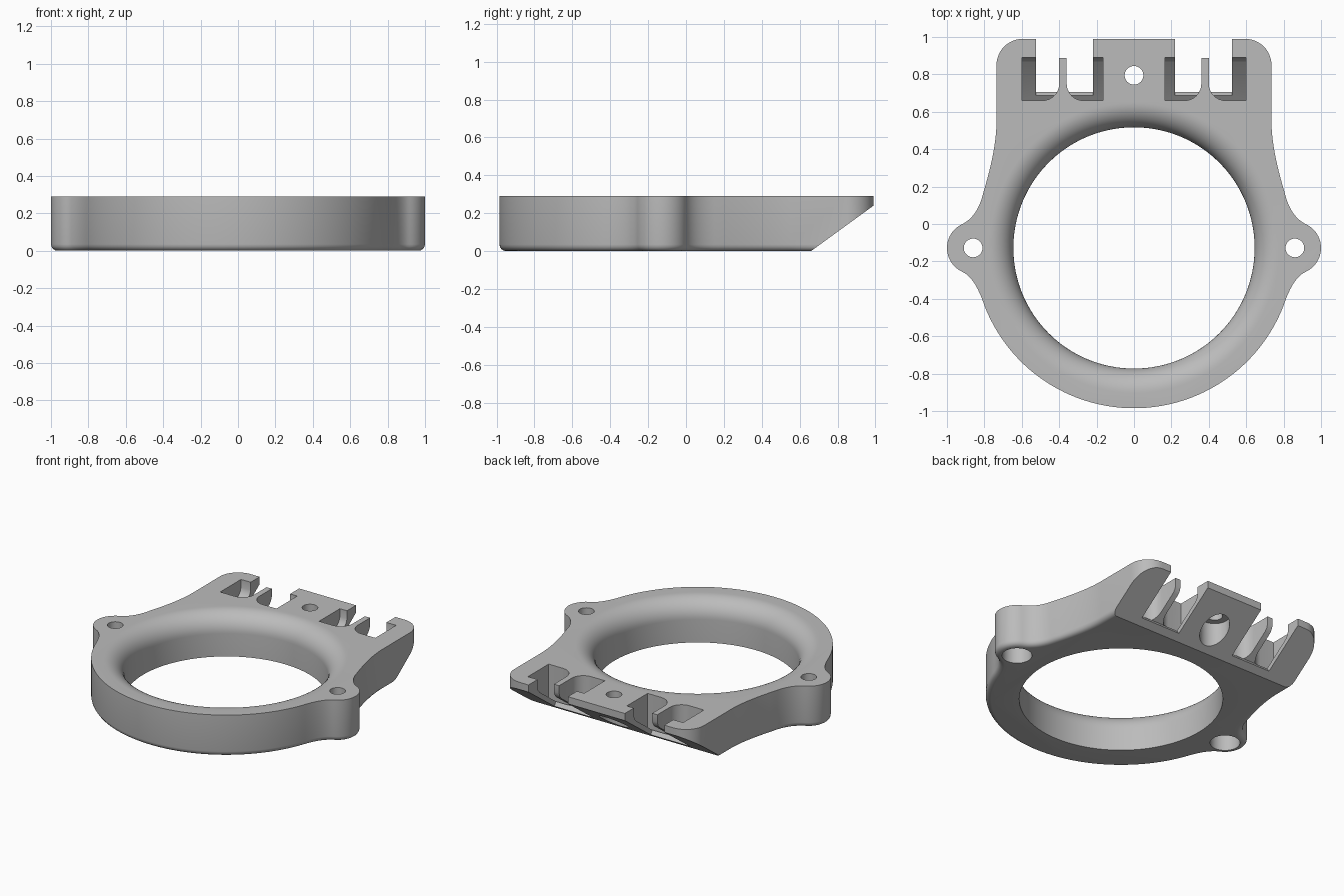
import bpy, bmesh
from math import sin, cos, radians
from mathutils import Vector

cube = bpy.data.objects.get("Cube")
if cube:
    bpy.data.objects.remove(cube, do_unlink=True)

TOP = 0.29
CY = -0.128          # ring centre in y
EAR = 0.86           # ear centre in x

gray = bpy.data.materials.new("plain gray")
gray.use_nodes = True
gray.diffuse_color = (0.5, 0.5, 0.5, 1)
gray.node_tree.nodes["Principled BSDF"].inputs["Base Color"].default_value = (0.5, 0.5, 0.5, 1)


def finish(name, bm):
    bmesh.ops.recalc_face_normals(bm, faces=bm.faces)
    mesh = bpy.data.meshes.new(name)
    bm.to_mesh(mesh)
    bm.free()
    mesh.materials.append(gray)
    ob = bpy.data.objects.new(name, mesh)
    bpy.context.collection.objects.link(ob)
    return ob


def prism(name, pts, lo, hi, along="z", bevel=0):
    """Extrude an outline in xy along z, or an outline in yz along x."""
    bm = bmesh.new()
    place = (lambda p: (p[0], p[1], lo)) if along == "z" else (lambda p: (lo, p[0], p[1]))
    base = bm.faces.new([bm.verts.new(place(p)) for p in pts])
    step = Vector((0, 0, hi - lo)) if along == "z" else Vector((hi - lo, 0, 0))
    edges = list(base.edges)
    new = bmesh.ops.extrude_face_region(bm, geom=[base], use_keep_orig=True)["geom"]
    bmesh.ops.translate(bm, verts=[v for v in new if isinstance(v, bmesh.types.BMVert)], vec=step)
    bmesh.ops.recalc_face_normals(bm, faces=bm.faces)
    if bevel:
        bmesh.ops.bevel(bm, geom=edges, offset=bevel, segments=4, profile=0.5, affect='EDGES')
    return finish(name, bm)


def lathe(name, profile, x, y, steps):
    """Revolve (radius, z) points around a vertical axis and cap the ends."""
    bm = bmesh.new()
    vs = [bm.verts.new((x + r, y, z)) for r, z in profile]
    es = [bm.edges.new(pair) for pair in zip(vs, vs[1:])]
    bmesh.ops.spin(bm, geom=vs + es, cent=(x, y, 0), axis=(0, 0, 1),
                   angle=radians(360), steps=steps)
    bmesh.ops.remove_doubles(bm, verts=bm.verts, dist=1e-5)
    bmesh.ops.holes_fill(bm, edges=[e for e in bm.edges if e.is_boundary], sides=0)
    return finish(name, bm)


def cut(target, cutter):
    mod = target.modifiers.new("cut", 'BOOLEAN')
    mod.operation, mod.solver, mod.object = 'DIFFERENCE', 'EXACT', cutter
    bpy.context.view_layer.objects.active = target
    bpy.ops.object.modifier_apply(modifier=mod.name)
    bpy.data.objects.remove(cutter, do_unlink=True)


def arc(cx, cy, r, a0, a1, n):
    return [(cx + r * cos(radians(a0 + (a1 - a0) * i / n)),
             cy + r * sin(radians(a0 + (a1 - a0) * i / n))) for i in range(n + 1)]


def curve(a, b, c, n=12):
    a, b, c = Vector(a), Vector(b), Vector(c)
    return [tuple(a * (1 - t) ** 2 + b * 2 * t * (1 - t) + c * t * t)
            for t in (i / n for i in range(1, n))]


# Body outline: ring, ear, flared shoulder and rounded back corner, then mirrored
ring = arc(0, CY, 0.857, -90, -21, 32)
ear = arc(EAR, CY, 0.14, -65, 65, 20)
corner = arc(0.595, 0.85, 0.14, 0, 90, 12)
waist, shoulder = (0.805, 0.17), (0.735, 0.55)
half = (ring + curve(ring[-1], (0.85, -0.285), ear[0]) + ear
        + curve(ear[-1], (0.835, 0.04), waist) + [waist]
        + curve(waist, (0.735, 0.40), shoulder) + [shoulder] + corner)
outline = half + [(-x, y) for x, y in reversed(half[1:])]
body = prism("mounting_ring", outline, 0, TOP, bevel=0.035)

# Sloped underside at the back
cut(body, prism("slope_cutter", [(0.523, -0.1), (0.66, 0), (0.99, 0.24), (1.21, 0.4), (1.21, -0.1)],
                -1.2, 1.2, "x"))

# Main opening with a rounded upper lip
lip = arc(0.775, 0.16, 0.13, 180, 90, 12)
cut(body, lathe("bore_cutter", [(0.645, -0.1)] + lip + [(0.775, 0.4)], 0, CY, 128))

# Screw holes, counterbored from below
for x, y in ((EAR, CY), (-EAR, CY), (0, 0.795)):
    cut(body, lathe("screw_cutter", [(0.095, -0.1), (0.095, 0.2), (0.05, 0.2), (0.05, 0.4)], x, y, 40))

# Cable pockets: sloped floor, open notch, and a thin tongue left standing
for s in (-1, 1):
    mid = 0.38 * s
    pocket = prism("pocket_cutter", [(0.66, 0.04), (0.865, 0.19), (0.882, 0.21), (0.89, 0.235),
                                     (0.89, 0.4), (0.66, 0.4)],
                   *sorted((0.165 * s, 0.60 * s)), along="x")
    side = [(0.11, 0.6), (0.11, 0.66)] + arc(0.11, 0.75, 0.09, 270, 180, 8) + [(0.02, 0.95)]
    tongue = [(mid + x, y) for x, y in side] + [(mid - x, y) for x, y in reversed(side)]
    cut(pocket, prism("tongue_shape", tongue, -0.2, 0.5))
    cut(body, pocket)
    cut(body, prism("notch_cutter", [(0.685, 0.060), (0.865, 0.192), (0.88, 0.212), (0.888, 0.237),
                                     (0.888, 0.4), (1.1, 0.4), (1.1, -0.1), (0.80, -0.1)],
                    *sorted((0.22 * s, 0.525 * s)), along="x"))

# Smooth shading with crisp edges
bpy.ops.object.select_all(action='DESELECT')
body.select_set(True)
bpy.context.view_layer.objects.active = body
bpy.ops.object.shade_smooth_by_angle(angle=radians(30))
